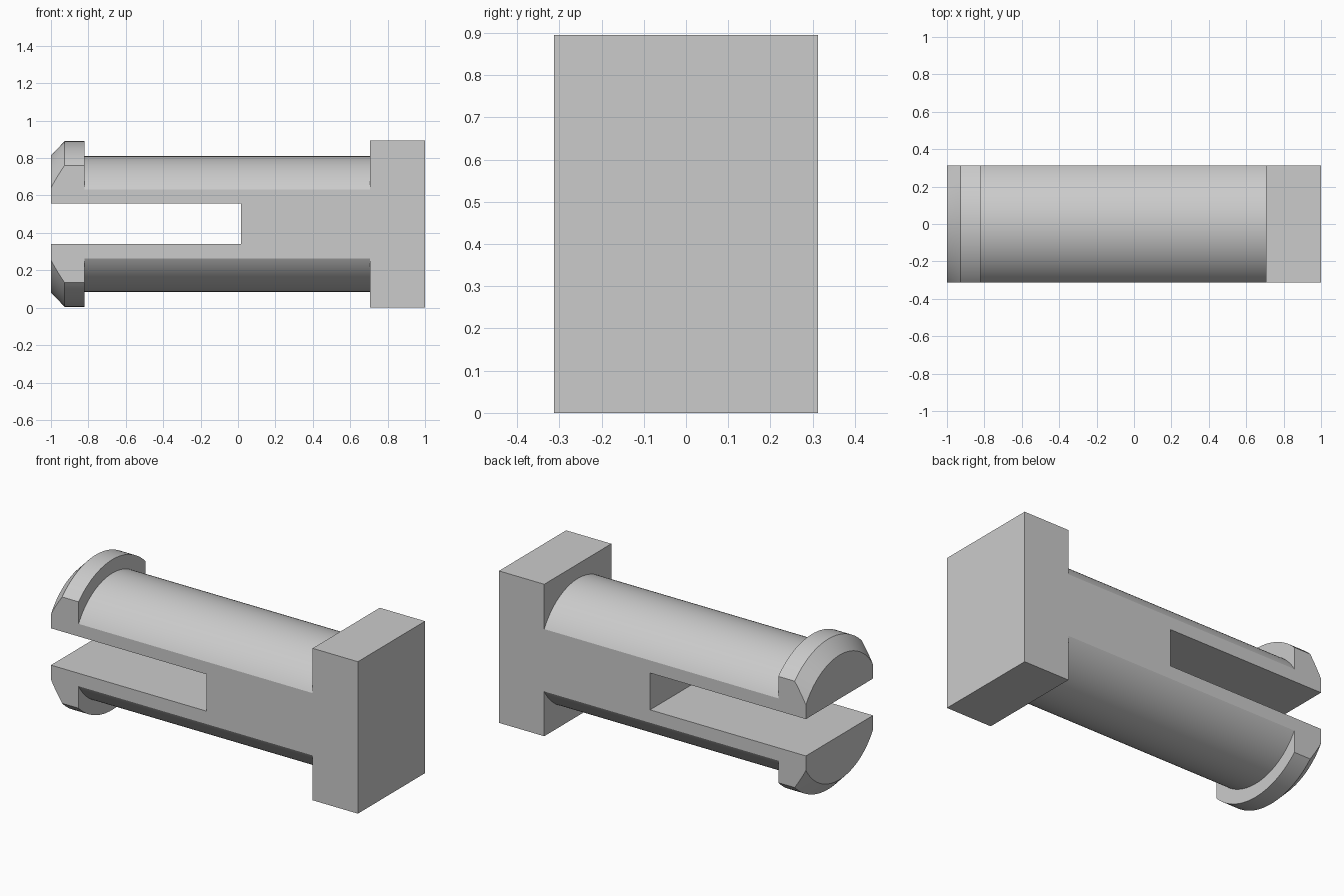
import bpy, bmesh, math
from mathutils import Matrix

cube = bpy.data.objects.get("Cube")
if cube:
    bpy.data.objects.remove(cube, do_unlink=True)

AXIS_Z = 0.4475      # height of the pin's centre line
HALF_DEPTH = 0.3125  # flats on front and back
SEGMENTS = 128

grey = bpy.data.materials.new("light grey")
grey.use_nodes = True
colour = (0.6, 0.6, 0.6, 1)
grey.diffuse_color = colour
grey.node_tree.nodes["Principled BSDF"].inputs["Base Color"].default_value = colour


def add_object(name, bm):
    bmesh.ops.recalc_face_normals(bm, faces=bm.faces)
    mesh = bpy.data.meshes.new(name)
    bm.to_mesh(mesh)
    bm.free()
    mesh.materials.append(grey)
    obj = bpy.data.objects.new(name, mesh)
    bpy.context.collection.objects.link(obj)
    return obj


def box(name, low, high):
    bm = bmesh.new()
    size = [b - a for a, b in zip(low, high)]
    centre = [(a + b) / 2 for a, b in zip(low, high)]
    matrix = Matrix.Translation(centre) @ Matrix.Diagonal((*size, 1))
    bmesh.ops.create_cube(bm, size=1, matrix=matrix)
    return add_object(name, bm)


def turned(name, profile):
    """Revolve (x, radius) points about the pin's centre line."""
    bm = bmesh.new()
    rings = []
    for x, r in profile:
        angles = [math.tau * i / SEGMENTS for i in range(SEGMENTS)]
        rings.append([bm.verts.new((x, r * math.cos(a), AXIS_Z + r * math.sin(a)))
                      for a in angles])
    for a, b in zip(rings, rings[1:]):
        for i in range(SEGMENTS):
            j = (i + 1) % SEGMENTS
            bm.faces.new((a[i], a[j], b[j], b[i]))
    bm.faces.new(rings[0])
    bm.faces.new(rings[-1])
    return add_object(name, bm)


def combine(target, tool, operation):
    tool.hide_render = True
    mod = target.modifiers.new(operation.title(), 'BOOLEAN')
    mod.operation = operation
    mod.solver = 'EXACT'
    mod.object = tool
    bpy.context.view_layer.objects.active = target
    bpy.ops.object.modifier_apply(modifier=mod.name)
    bpy.data.objects.remove(tool, do_unlink=True)


# Round shaft with a chamfered retaining lip
pin = turned("split_pin", [(-1, 0.367), (-0.927, 0.4425), (-0.82, 0.4425),
                           (-0.82, 0.3625), (0.85, 0.3625)])

# Square head block
combine(pin, box("head_block", (0.705, -0.6, 0), (1, 0.6, 0.895)), 'UNION')

# Flats on front and back
combine(pin, box("flats_cutter", (-2, -HALF_DEPTH, -1), (2, HALF_DEPTH, 2)), 'INTERSECT')

# Slot between the two prongs
combine(pin, box("slot_cutter", (-1.5, -1, 0.34), (0.015, 1, 0.557)), 'DIFFERENCE')

# Smooth curves, crisp edges
bpy.ops.object.select_all(action='DESELECT')
pin.select_set(True)
bpy.context.view_layer.objects.active = pin
bpy.ops.object.shade_smooth_by_angle(angle=math.radians(15))
